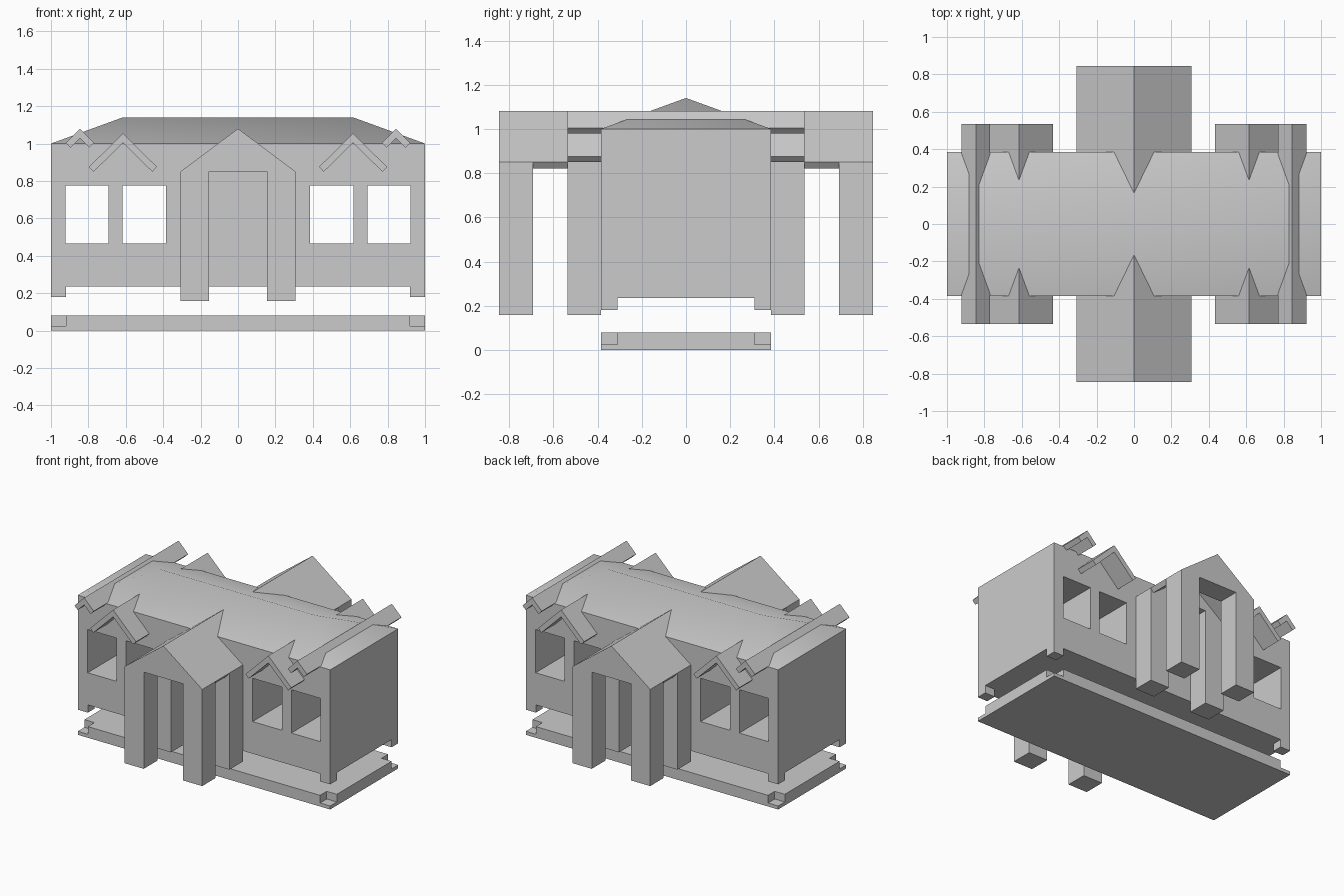
import bpy, bmesh
from mathutils import Vector

if "Cube" in bpy.data.objects:
    bpy.data.objects.remove(bpy.data.objects["Cube"], do_unlink=True)

GREY = (0.6, 0.6, 0.6, 1)
mat = bpy.data.materials.new("light grey")
mat.use_nodes = True
mat.diffuse_color = GREY
mat.node_tree.nodes["Principled BSDF"].inputs["Base Color"].default_value = GREY


def finish(name, bm):
    bmesh.ops.recalc_face_normals(bm, faces=bm.faces)
    mesh = bpy.data.meshes.new(name)
    bm.to_mesh(mesh)
    bm.free()
    mesh.materials.append(mat)
    ob = bpy.data.objects.new(name, mesh)
    bpy.context.collection.objects.link(ob)
    return ob


def boxes(name, spans):
    """One object from boxes, each given as x, y and z ranges."""
    bm = bmesh.new()
    for span in spans:
        verts = bmesh.ops.create_cube(bm, size=1)["verts"]
        for v in verts:
            v.co = Vector([(a + b) / 2 + c * (b - a) for (a, b), c in zip(span, v.co)])
    return finish(name, bm)


def prism(name, outline, y0, y1):
    """Extrude an x-z outline along y."""
    bm = bmesh.new()
    face = bm.faces.new([bm.verts.new((x, y0, z)) for x, z in outline])
    ext = bmesh.ops.extrude_face_region(bm, geom=[face])["geom"]
    for v in ext:
        if isinstance(v, bmesh.types.BMVert):
            v.co.y = y1
    return finish(name, bm)


def chevron(name, cx, apex, half, drop, thick, y0, y1):
    """Folded roof slab with ends square to its slopes."""
    length = (half ** 2 + drop ** 2) ** 0.5
    dx, dz = thick * drop / length, thick * half / length
    eave = apex - drop
    return prism(name, [(cx - half, eave), (cx, apex), (cx + half, eave),
                        (cx + half - dx, eave - dz),
                        (cx, apex - thick * length / half),
                        (cx - half + dx, eave - dz)], y0, y1)


def cut(ob, cutter):
    """Bake a boolean difference and drop the cutter."""
    cutter.hide_render = True
    mod = ob.modifiers.new("cut", 'BOOLEAN')
    mod.operation, mod.solver, mod.object = 'DIFFERENCE', 'EXACT', cutter
    bpy.context.view_layer.update()
    deps = bpy.context.evaluated_depsgraph_get()
    mesh = bpy.data.meshes.new_from_object(ob.evaluated_get(deps))
    ob.modifiers.clear()
    ob.data = mesh
    bpy.data.objects.remove(cutter, do_unlink=True)


def mirrored(a, b):
    return [(a, b), (-b, -a)]


W, D = 1.0, 0.385          # half width and half depth of the house
FOOT_X, FOOT_Y = 0.92, 0.31
EAVE, RIDGE = 1.0, 1.14

# Base plate with notched corners
base = boxes("base_plate", [((-W, W), (-D, D), (0, 0.08))])
cut(base, boxes("corner_cutter", [(x, y, (0.025, 0.2))
                                  for x in mirrored(FOOT_X, 1.1)
                                  for y in mirrored(FOOT_Y, 0.5)]))

# House walls with window openings running through
walls = boxes("house_walls", [((-W, W), (-D, D), (0.235, EAVE))])
cut(walls, boxes("window_cutter", [(x, (-0.6, 0.6), (0.465, 0.775))
                                   for pair in ((0.385, 0.617), (0.692, 0.922))
                                   for x in mirrored(*pair)]))

# Corner feet
boxes("corner_feet", [(x, y, (0.18, 0.235)) for x in mirrored(FOOT_X, W)
                      for y in mirrored(FOOT_Y, D)])

# Hip roof: a box top pinched to a ridge
bm = bmesh.new()
low = [bm.verts.new((x, y, EAVE)) for x, y in ((-W, -D), (W, -D), (W, D), (-W, D))]
left, right = (bm.verts.new((x, 0, RIDGE)) for x in (0.615, -0.615))
for f in ((low[0], low[1], left, right), (low[1], low[2], left),
          (low[2], low[3], right, left), (low[3], low[0], right), low[::-1]):
    bm.faces.new(f)
roof = finish("hip_roof", bm)
bpy.ops.object.select_all(action='DESELECT')
roof.select_set(True)
bpy.context.view_layer.objects.active = roof
bpy.ops.object.shade_smooth_by_angle()

# Dormer roofs crossing the house on each side
for side, s in (("left", 1), ("right", -1)):
    chevron(side + "_large_dormer", s * 0.615, 1.055, 0.182, 0.18, 0.036, -0.535, 0.535)
    chevron(side + "_small_dormer", s * 0.845, 1.08, 0.076, 0.076, 0.036, -0.535, 0.535)

# Porches front and back: two gabled arches under a folded roof
P, DOOR, TOP, PEAK, FLOOR = 0.308, 0.155, 0.85, 1.08, 0.158
arch = [(-P, FLOOR), (-DOOR, FLOOR), (-DOOR, TOP), (DOOR, TOP), (DOOR, FLOOR),
        (P, FLOOR), (P, TOP), (0, PEAK), (-P, TOP)]
for side, s in (("front", -1), ("back", 1)):
    prism(side + "_porch_outer_arch", arch, s * 0.845, s * 0.692)
    prism(side + "_porch_inner_arch", arch, s * 0.537, s * D)
    chevron(side + "_porch_roof", 0, PEAK, P, PEAK - TOP, 0.037, s * 0.692, s * 0.537)
    # Gable running back into the main roof
    prism(side + "_porch_gable", [(-P, TOP), (P, TOP), (0, PEAK)], s * D, s * 0.1)
